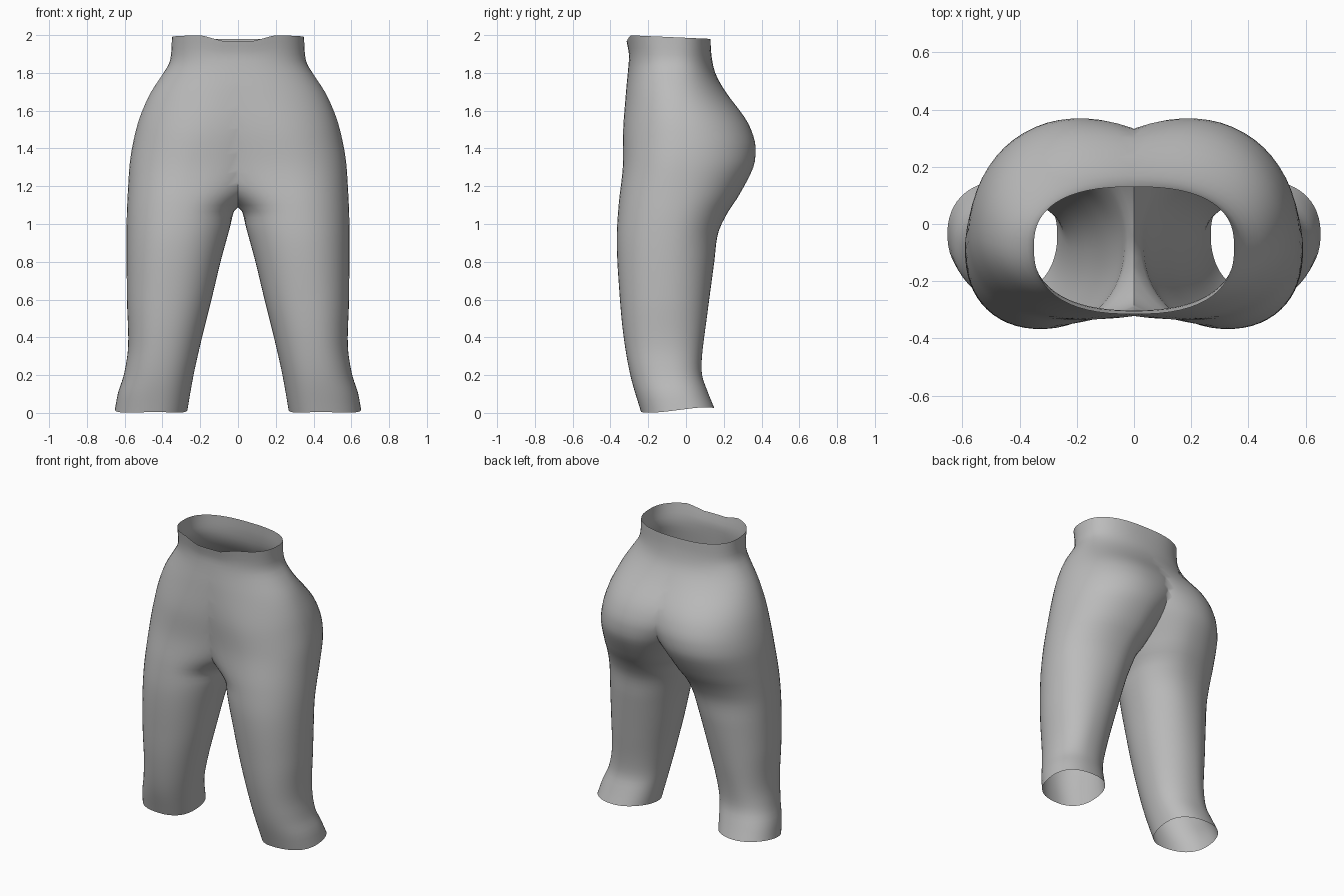
import bpy, bmesh, math

if "Cube" in bpy.data.objects:
    bpy.data.objects.remove(bpy.data.objects["Cube"])

# Profiles as (height, value) pairs for the +x half of the trousers
OUTER = [(0, .652), (.1, .635), (.2, .605), (.35, .582), (.6, .588), (1, .59), (1.2, .582),
         (1.35, .57), (1.5, .54), (1.6, .507), (1.7, .46), (1.8, .395), (1.85, .365), (1.9, .355), (2, .35)]
FRONT = [(0, -.238), (.2, -.295), (.4, -.33), (.6, -.35), (.9, -.367), (1.1, -.357), (1.3, -.335),
         (1.5, -.333), (1.7, -.318), (1.9, -.302), (2, -.315)]
BACK = [(0, .15), (.1, .115), (.2, .085), (.3, .085), (.5, .11), (.8, .15), (.95, .17), (1.05, .215),
        (1.15, .28), (1.3, .357), (1.38, .369), (1.45, .362), (1.55, .32), (1.7, .21), (1.8, .155),
        (1.9, .135), (2, .13)]
INNER_F = [(0, .268), (.2, .235), (.4, .19), (.6, .14), (.8, .092), (.98, .043), (1.07, .02),
           (1.12, -.04), (1.2, -.15), (1.3, -.25), (1.45, -.34), (1.7, -.46), (1.85, -.365), (2, -.35)]
INNER_B = [(0, .268), (.2, .235), (.4, .19), (.6, .14), (.8, .092), (.98, .043), (1.07, .02),
           (1.12, -.01), (1.2, -.05), (1.3, -.12), (1.4, -.22), (1.55, -.36), (1.7, -.46), (1.85, -.365), (2, -.35)]
PEAK_F = [(0, .43), (.4, .39), (.9, .33), (1.2, .27), (1.45, .18), (1.7, .06), (1.85, 0), (2, 0)]
PEAK_B = [(0, .46), (.4, .41), (.9, .30), (1.15, .23), (1.4, .19), (1.6, .13), (1.8, 0), (2, 0)]
MID_Y = [(0, -.035), (.3, -.10), (.8, -.10), (1.4, -.03), (1.7, -.06), (2, -.08)]
POWER = [(0, 2.2), (.5, 2.15), (1.2, 2.1), (1.7, 2.1), (1.9, 2.4), (2, 2.5)]


def sample(keys, z):
    """Smooth Hermite interpolation through the key pairs."""
    n = len(keys)

    def slope(i):
        a, b = keys[max(i - 1, 0)], keys[min(i + 1, n - 1)]
        return (b[1] - a[1]) / (b[0] - a[0])
    i = 0
    while i < n - 2 and z > keys[i + 1][0]:
        i += 1
    (z0, v0), (z1, v1) = keys[i], keys[i + 1]
    h = z1 - z0
    t = min(max((z - z0) / h, 0), 1)
    return ((2*t**3 - 3*t*t + 1) * v0 + (t**3 - 2*t*t + t) * h * slope(i)
            + (3*t*t - 2*t**3) * v1 + (t**3 - t*t) * h * slope(i + 1))


def section(z, count=56):
    """Closed rounded loop made of four skewed superellipse quarters."""
    ex = 2 / sample(POWER, z)
    ym = sample(MID_Y, z)
    pts = []
    for k in range(count):
        a = 2 * math.pi * (k + .5) / count
        c, s = math.cos(a), math.sin(a)
        back = s > 0
        xp = sample(PEAK_B if back else PEAK_F, z)
        xe = sample(OUTER, z) if c > 0 else sample(INNER_B if back else INNER_F, z)
        ye = sample(BACK if back else FRONT, z)
        x = xp + (xe - xp) * abs(c) ** ex
        y = ym + (ye - ym) * abs(s) ** ex
        # uneven hem and dipped waistband
        hem = max(0, 1 - z / .2) * (.03 * (y + .24) / .39 + .004 * math.sin(3 * a))
        dip = 0
        if z > 1.85:
            dip = .02 * (y + .32) / .45
            if y < -.15:
                dip += .03 * max(0, min(1, (.19 - abs(x)) / .1))
            dip *= (z - 1.85) / .15
        pts.append((x, y, z + max(hem, 0) - dip))
    return pts


# Trousers: loft the half, trim on the centre plane, mirror
bm = bmesh.new()
steps = 60
rings = [[bm.verts.new(p) for p in section(2 * i / steps)] for i in range(steps + 1)]
for lo, hi in zip(rings, rings[1:]):
    for j in range(len(lo)):
        k = (j + 1) % len(lo)
        bm.faces.new((lo[j], lo[k], hi[k], hi[j]))
bmesh.ops.bisect_plane(bm, geom=bm.verts[:] + bm.edges[:] + bm.faces[:], dist=1e-5,
                       plane_co=(0, 0, 0), plane_no=(1, 0, 0), clear_inner=True)
mesh = bpy.data.meshes.new("trousers")
bm.to_mesh(mesh)
bm.free()
trousers = bpy.data.objects.new("trousers", mesh)
bpy.context.collection.objects.link(trousers)

grey = bpy.data.materials.new("plain grey")
grey.diffuse_color = (.5, .5, .5, 1)
grey.use_nodes = True
grey.node_tree.nodes["Principled BSDF"].inputs["Base Color"].default_value = grey.diffuse_color
mesh.materials.append(grey)

mirror = trousers.modifiers.new("mirror", 'MIRROR')
mirror.use_axis[0] = True
mirror.merge_threshold = .0005

bpy.context.view_layer.objects.active = trousers
trousers.select_set(True)
bpy.ops.object.modifier_apply(modifier="mirror")
bpy.ops.object.shade_smooth_by_angle(angle=math.radians(50))
